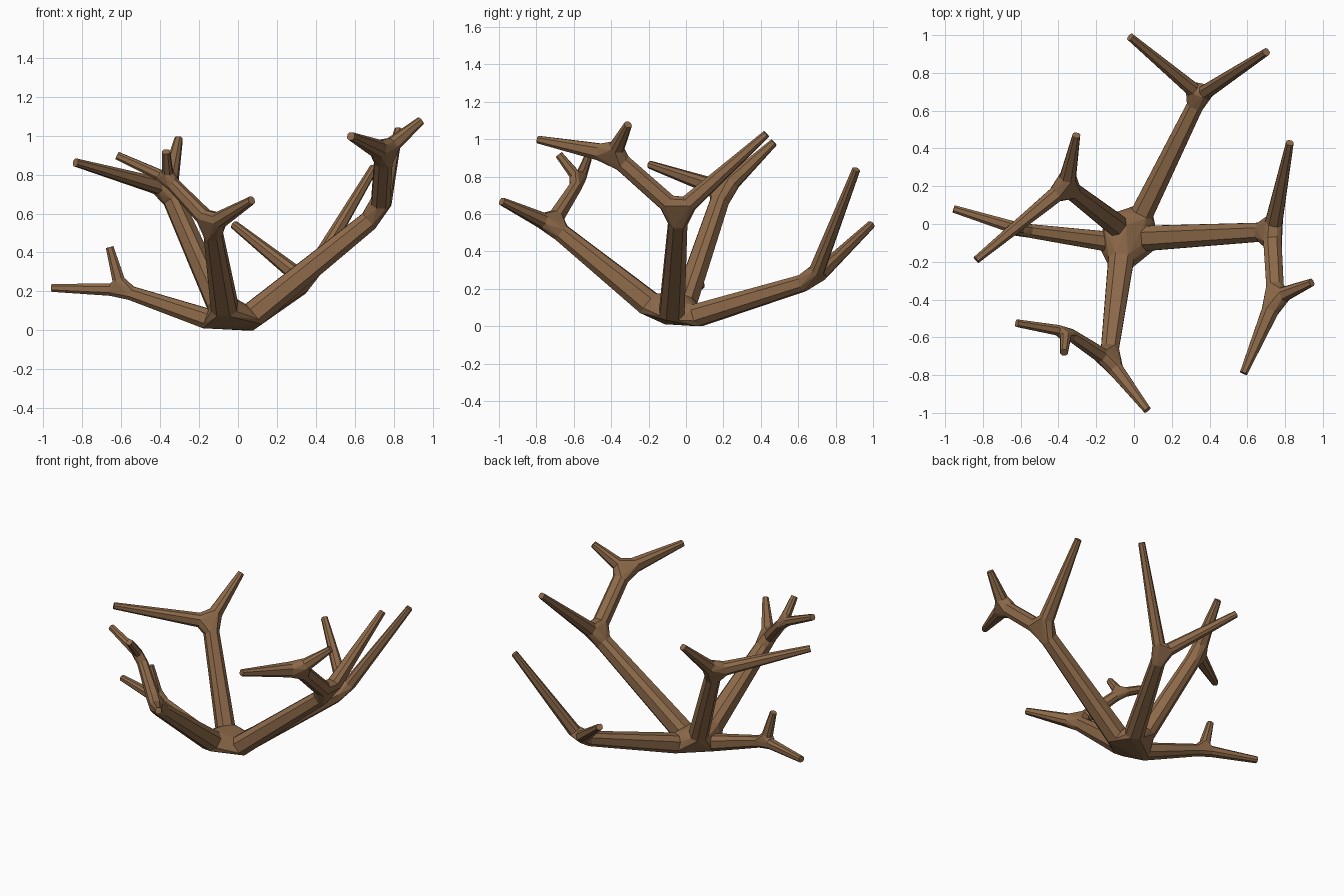
import bpy
import bmesh
from mathutils import Vector

cube = bpy.data.objects.get("Cube")
if cube:
    bpy.data.objects.remove(cube, do_unlink=True)

# Bark colour
bark = bpy.data.materials.new("brown bark")
bark.use_nodes = True
colour = (0.27, 0.145, 0.068, 1)
bark.diffuse_color = colour
bark.node_tree.nodes["Principled BSDF"].inputs["Base Color"].default_value = colour

# Forks where limbs meet
FORKS = {
    "back": (0.35, 0.68, 0.25),
    "left": (0.73, -0.04, 0.61),
    "left_upper": (0.75, -0.39, 0.92),
    "front": (-0.135, -0.72, 0.545),
    "front_upper": (-0.36, -0.57, 0.78),
    "rear_right": (-0.36, 0.20, 0.73),
    "right": (-0.60, -0.03, 0.21),
}

# Main limbs: root at the hub, fork reached, radius at root and at fork
LIMBS = [
    ((0.045, 0.06, 0.06), "back", 0.06, 0.044),
    ((0.08, -0.075, 0.085), "left", 0.066, 0.05),
    ((-0.07, -0.20, 0.125), "front", 0.067, 0.047),
    ((-0.10, 0.00, 0.14), "rear_right", 0.058, 0.047),
    ((-0.16, -0.09, 0.062), "right", 0.052, 0.036),
]

# Links between a lower and an upper fork
LINKS = [
    ("left", "left_upper", 0.048, 0.046),
    ("front", "front_upper", 0.04, 0.032),
]

# Tapering twigs: fork, tip, radius at the fork
TWIGS = [
    ("back", (-0.02, 0.99, 0.545), 0.038),
    ("back", (0.70, 0.91, 0.84), 0.038),
    ("left", (0.825, 0.43, 1.03), 0.045),
    ("left_upper", (0.58, -0.79, 1.0), 0.045),
    ("left_upper", (0.94, -0.31, 1.08), 0.038),
    ("front", (0.07, -0.985, 0.67), 0.04),
    ("front_upper", (-0.62, -0.525, 0.90), 0.028),
    ("front_upper", (-0.37, -0.68, 0.92), 0.028),
    ("rear_right", (-0.305, 0.47, 0.985), 0.042),
    ("rear_right", (-0.835, -0.19, 0.865), 0.042),
    ("right", (-0.955, 0.08, 0.22), 0.032),
    ("right", (-0.66, -0.03, 0.43), 0.032),
]
TIP_RADIUS = 0.02

bm = bmesh.new()
joints = {name: [] for name in FORKS}
joints["hub"] = []


def ring(centre, direction, r):
    """Bevelled-square cross-section around a limb."""
    side = Vector((0, 0, 1)).cross(direction).normalized()
    up = direction.cross(side)
    k = 0.5 * r
    outline = [(r, -k), (r, k), (k, r), (-k, r), (-r, k), (-r, -k), (-k, -r), (k, -r)]
    return [bm.verts.new(centre + side * a + up * b) for a, b in outline]


def limb(start, end, r0, r1, start_joint, end_joint=None, start_gap=0.0):
    """Tapered tube that stops short of the forks it meets."""
    start, end = Vector(start), Vector(end)
    d = (end - start).normalized()
    first = ring(start + d * start_gap, d, r0)
    last = ring(end - d * (1.5 * r1 if end_joint else 0), d, r1)
    for i in range(8):
        j = (i + 1) % 8
        bm.faces.new((first[i], first[j], last[j], last[i]))
    joints[start_joint].append(first)
    if end_joint:
        joints[end_joint].append(last)
    else:
        bm.faces.new(last)


for root, fork, r0, r1 in LIMBS:
    limb(root, FORKS[fork], r0, r1, "hub", fork)
for low, high, r0, r1 in LINKS:
    limb(FORKS[low], FORKS[high], r0, r1, low, high, 1.7 * r0)
for fork, tip, r0 in TWIGS:
    limb(FORKS[fork], tip, r0, TIP_RADIUS, fork, None, 1.7 * r0)

# Faceted knuckles joining the limb ends, left open where each limb enters
for rings in joints.values():
    before = set(bm.faces)
    bmesh.ops.convex_hull(bm, input=[v for r in rings for v in r], use_existing_faces=False)
    caps = [f for f in bm.faces if f not in before
            and any(set(f.verts) <= set(r) for r in rings)]
    bmesh.ops.delete(bm, geom=caps, context='FACES_ONLY')

# Rest the hub on the ground
lowest = min(v.co.z for v in bm.verts)
bmesh.ops.translate(bm, verts=bm.verts[:], vec=(0, 0, -lowest))
bmesh.ops.recalc_face_normals(bm, faces=bm.faces[:])

mesh = bpy.data.meshes.new("branching_limbs")
bm.to_mesh(mesh)
bm.free()
mesh.materials.append(bark)
branches = bpy.data.objects.new("branching_limbs", mesh)
bpy.context.collection.objects.link(branches)
